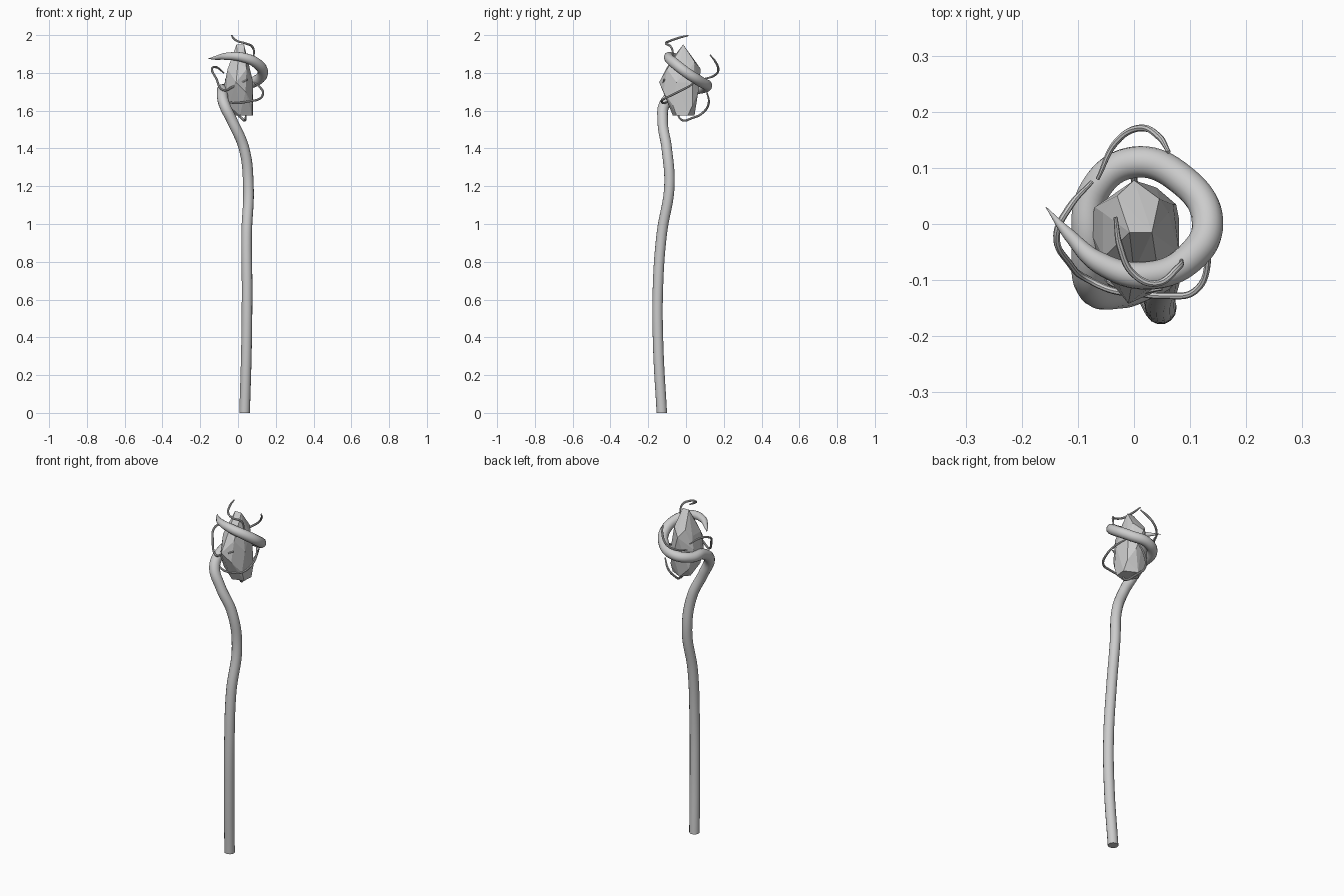
import bpy, bmesh


def tube(name, pts, radius, res=8, sides=4):
    """Smooth bezier tube; each point is x, y, z and an optional radius factor."""
    cu = bpy.data.curves.new(name, 'CURVE')
    cu.dimensions = '3D'
    cu.bevel_depth = radius
    cu.bevel_resolution = sides
    cu.resolution_u = res
    cu.use_fill_caps = True
    sp = cu.splines.new('BEZIER')
    sp.bezier_points.add(len(pts) - 1)
    for bp, p in zip(sp.bezier_points, pts):
        bp.co = p[:3]
        bp.radius = p[3] if len(p) > 3 else 1
        bp.handle_left_type = bp.handle_right_type = 'AUTO'
    ob = bpy.data.objects.new(name, cu)
    bpy.context.collection.objects.link(ob)
    bpy.ops.object.select_all(action='DESELECT')
    ob.select_set(True)
    bpy.context.view_layer.objects.active = ob
    bpy.ops.object.convert(target='MESH')
    bpy.ops.object.shade_smooth_by_angle()
    low = min(v.co.z for v in ob.data.vertices)
    if low < 0.01:  # level the foot on the ground
        for v in ob.data.vertices:
            if v.co.z < 0.02:
                v.co.z = 0
    return ob


# Shaft, rising and then coiling once around the crystal to a pointed tip
tube("shaft", [
    (0.035, -0.128, 0), (0.045, -0.147, 0.35), (0.048, -0.149, 0.65),
    (0.046, -0.128, 0.95), (0.055, -0.088, 1.2), (0.032, -0.102, 1.4),
    (-0.028, -0.123, 1.54), (-0.075, -0.11, 1.64, 1.05),
    (-0.082, -0.04, 1.70, 1.05), (-0.07, 0.06, 1.715), (0, 0.11, 1.73),
    (0.09, 0.075, 1.755), (0.131, 0.005, 1.80), (0.1, -0.06, 1.85),
    (0.025, -0.092, 1.882, 0.9), (-0.06, -0.07, 1.888, 0.7),
    (-0.115, -0.02, 1.88, 0.4), (-0.157, 0.03, 1.875, 0.03)], 0.028, 10, 5)

# Faceted crystal: hull of a few uneven rings
rings = [
    (1.575, [(0.01, -0.07), (0.075, -0.05), (0.08, 0.01), (0.01, 0.045), (-0.03, 0.0)]),
    (1.63, [(-0.05, -0.06), (0.075, -0.07), (0.075, 0.035), (-0.045, 0.04)]),
    (1.70, [(-0.08, -0.01), (-0.06, -0.08), (0.04, -0.12), (0.04, 0.065)]),
    (1.75, [(-0.01, -0.142), (0.08, -0.05), (-0.07, 0.03), (0.07, 0.035)]),
    (1.82, [(-0.055, -0.06), (0.045, -0.10), (0.062, 0.02), (0, 0.078), (-0.055, 0.02)]),
    (1.86, [(0.0, -0.085), (0.045, 0.045), (-0.03, 0.05)]),
    (1.95, [(-0.008, -0.015), (0.032, -0.015)]),
]
bm = bmesh.new()
for z, ring in rings:
    for x, y in ring:
        bm.verts.new((x, y, z))
res = bmesh.ops.convex_hull(bm, input=bm.verts)
bmesh.ops.delete(bm, geom=[v for v in bm.verts if not v.link_faces], context='VERTS')
bmesh.ops.recalc_face_normals(bm, faces=bm.faces)
me = bpy.data.meshes.new("crystal")
bm.to_mesh(me)
bm.free()
bpy.context.collection.objects.link(bpy.data.objects.new("crystal", me))

# Thin curling tendrils around the crystal
tendrils = {
    "upper_tendril": [
        (-0.033, 0.012, 1.998), (-0.025, -0.04, 1.985), (0.0, -0.09, 1.967),
        (0.04, -0.106, 1.956), (0.078, -0.078, 1.935), (0.085, -0.065, 1.88)],
    "back_tendril": [
        (0.062, 0.128, 1.895), (0.045, 0.155, 1.86), (0.01, 0.171, 1.815),
        (-0.03, 0.148, 1.785), (-0.065, 0.08, 1.765)],
    "left_tendril": [
        (-0.075, 0.075, 1.80), (-0.115, 0.03, 1.83), (-0.138, -0.02, 1.82),
        (-0.115, -0.07, 1.77), (-0.08, -0.10, 1.71), (-0.02, -0.122, 1.73),
        (0.05, -0.115, 1.765)],
    "lower_tendril": [
        (0.085, 0.05, 1.75), (0.12, 0.0, 1.72), (0.132, -0.06, 1.69),
        (0.108, -0.12, 1.66), (0.06, -0.128, 1.65), (-0.01, -0.118, 1.64),
        (-0.07, -0.09, 1.65)],
    "root_tendril": [
        (0.06, 0.11, 1.70), (0.03, 0.12, 1.64), (0.0, 0.09, 1.59),
        (0.02, 0.03, 1.56), (0.038, -0.02, 1.55), (0.04, -0.05, 1.59)],
}
for name, pts in tendrils.items():
    n = len(pts) - 1
    tube(name, [p + (1.0 if 0 < i < n else 0.6,) for i, p in enumerate(pts)], 0.006, 8, 2)
